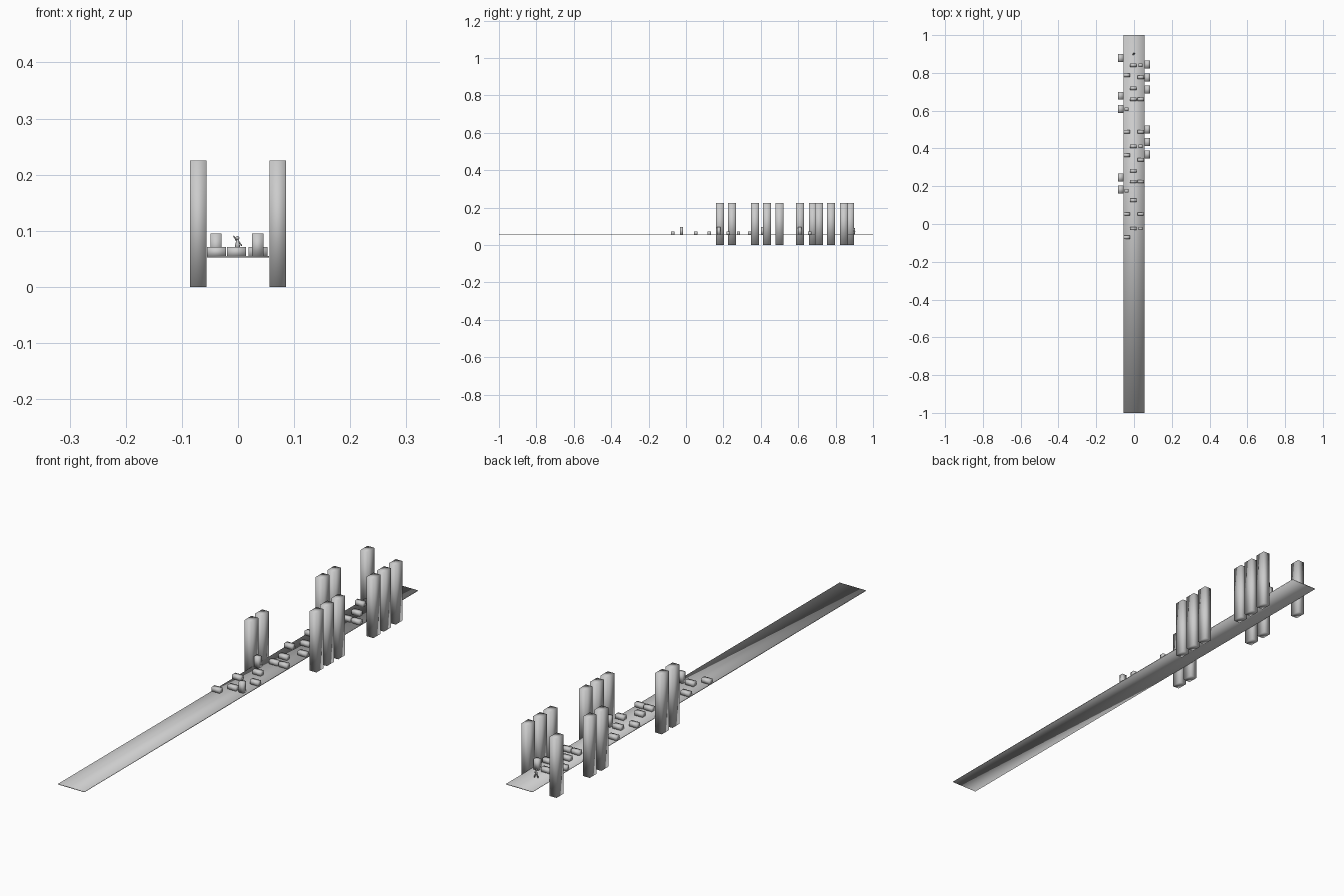
import bpy, bmesh
from mathutils import Matrix, Vector

if "Cube" in bpy.data.objects:
    bpy.data.objects.remove(bpy.data.objects["Cube"])


def finish(name, bm):
    bmesh.ops.recalc_face_normals(bm, faces=bm.faces)
    for f in bm.faces:
        f.smooth = True
    me = bpy.data.meshes.new(name)
    bm.to_mesh(me)
    bm.free()
    ob = bpy.data.objects.new(name, me)
    bpy.context.collection.objects.link(ob)
    return ob


def box(name, x, y, z0, z1, w, d):
    bm = bmesh.new()
    bmesh.ops.create_cube(bm, size=1)
    for v in bm.verts:
        v.co = Vector((x + v.co.x * w, y + v.co.y * d,
                       (z0 + z1) / 2 + v.co.z * (z1 - z0)))
    return finish(name, bm)


def limb(name, a, b, r1, r2):
    a, b = Vector(a), Vector(b)
    bm = bmesh.new()
    rot = (b - a).to_track_quat('Z', 'Y').to_matrix().to_4x4()
    bmesh.ops.create_cone(bm, cap_ends=True, segments=8, radius1=r1, radius2=r2,
                          depth=(b - a).length,
                          matrix=Matrix.Translation((a + b) / 2) @ rot)
    return finish(name, bm)


# Road deck
TOP = 0.055
box("road", 0, 0, 0.052, TOP, 0.11, 2.0)

# Roadside towers
for side, ys in ((-1, (0.182, 0.246, 0.609, 0.679, 0.878)),
                 (1, (0.369, 0.433, 0.500, 0.711, 0.775, 0.845))):
    for y in ys:
        box("tower", side * 0.071, y, 0, 0.225, 0.029, 0.042)

# Obstacles: a three-lane pattern repeated along the road
LANES = {-1: -0.038, 0: -0.003, 1: 0.036}
low = [(0, 0.841), (-1, 0.788), (1, 0.777), (0, 0.719), (0, 0.661),
       (1, 0.661), (-1, 0.488), (1, 0.488), (0, 0.411), (-1, 0.364),
       (1, 0.340), (0, 0.281), (0, 0.225), (1, 0.225), (0, 0.125),
       (-1, 0.053), (1, 0.053), (0, -0.024), (-1, -0.071)]
for lane, y in low:
    box("low_block", LANES[lane], y, 0.053, 0.071, 0.034, 0.018)
for x, y in ((0.035, 0.841), (-0.039, 0.608), (0.035, 0.411),
             (-0.039, 0.175), (0.035, -0.024)):
    box("tall_block", x, y, 0.053, 0.095, 0.02, 0.018)

# Small running figure
Y = 0.9
limb("torso", (-0.001, Y, 0.068), (-0.001, Y, 0.084), 0.0055, 0.002)
for s in (-1, 1):
    limb("leg", (s * 0.006 - 0.001, Y + s * 0.003, TOP), (s * 0.002 - 0.001, Y, 0.071), 0.002, 0.0025)
limb("left_arm", (-0.002, Y, 0.081), (-0.008, Y, 0.091), 0.0012, 0.001)
limb("right_arm", (0.001, Y, 0.081), (0.007, Y, 0.073), 0.0012, 0.001)
bm = bmesh.new()
bmesh.ops.create_icosphere(bm, subdivisions=2, radius=0.0035,
                           matrix=Matrix.Translation((-0.001, Y, 0.087)))
finish("head", bm)
